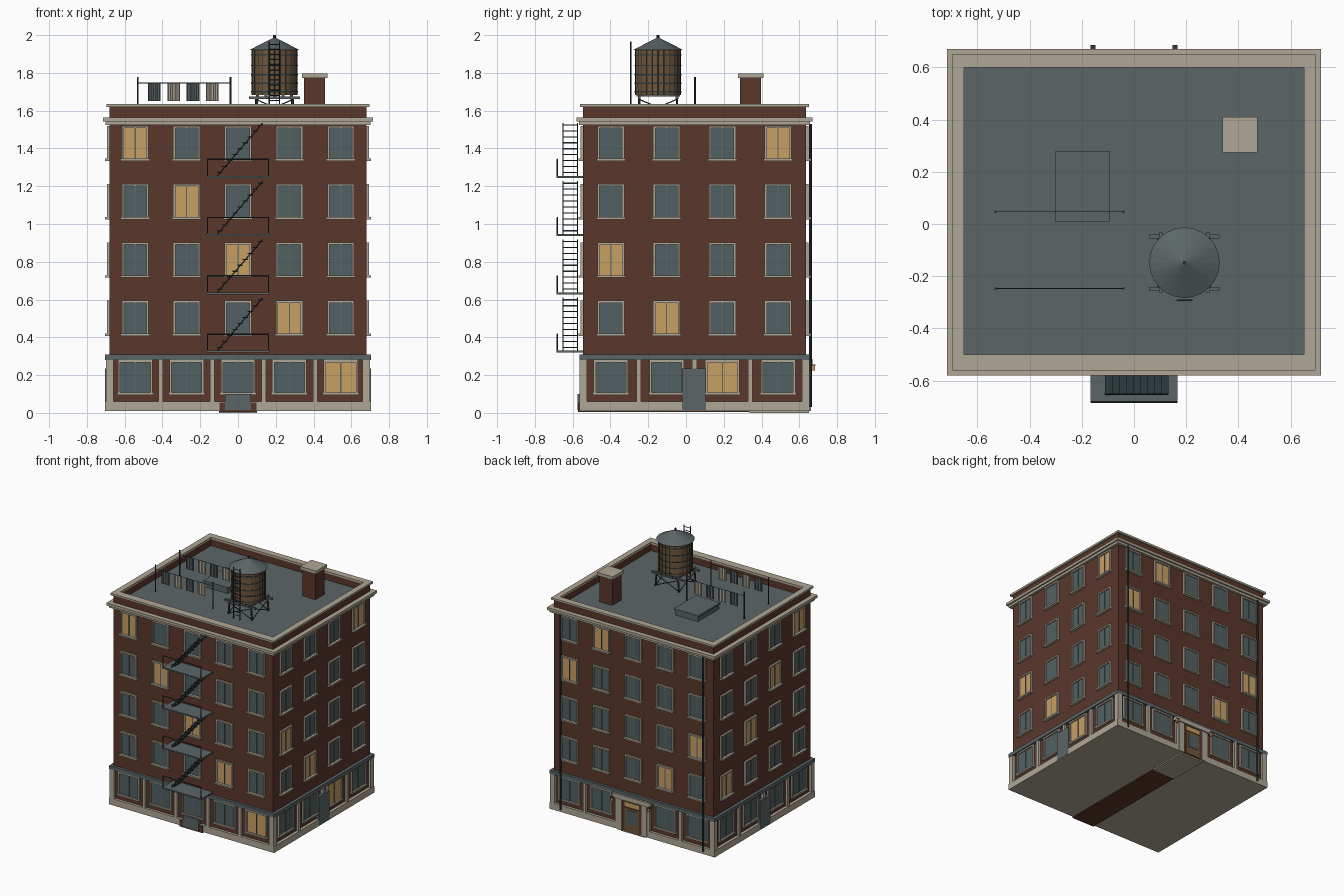
import bpy, bmesh, math
from mathutils import Vector, Matrix

if "Cube" in bpy.data.objects:
    bpy.data.objects.remove(bpy.data.objects["Cube"])

def mat(name, r, g, b):
    m = bpy.data.materials.new(name)
    m.diffuse_color = (r, g, b, 1)
    m.use_nodes = True
    m.node_tree.nodes["Principled BSDF"].inputs["Base Color"].default_value = m.diffuse_color
    return m

BRICK = mat("brick", .102, .038, .024)
STONE = mat("stone", .43, .39, .31)
SLATE = mat("slate", .105, .13, .135)
GLASS = mat("dim glass", .085, .118, .122)
LIT = mat("lit glass", .58, .35, .13)
IRON = mat("iron", .028, .042, .046)
WOOD = mat("tank wood", .16, .095, .045)
parts = {}

def part(name, m):
    if name not in parts:
        parts[name] = (bmesh.new(), m)
    return parts[name][0]

def box(name, m, x0, x1, y0, y1, z0, z1):
    c = Vector(((x0 + x1) / 2, (y0 + y1) / 2, (z0 + z1) / 2))
    s = Matrix.Diagonal((abs(x1 - x0), abs(y1 - y0), abs(z1 - z0), 1))
    bmesh.ops.create_cube(part(name, m), size=1, matrix=Matrix.Translation(c) @ s)

def cone(name, m, x, y, z0, z1, r0, r1, n=24):
    bmesh.ops.create_cone(part(name, m), cap_ends=True, segments=n, radius1=r0, radius2=r1,
                          depth=z1 - z0, matrix=Matrix.Translation((x, y, (z0 + z1) / 2)))

def bar(name, m, a, b, r=.004, n=6):
    a, b = Vector(a), Vector(b)
    rot = (b - a).to_track_quat('Z', 'Y').to_matrix().to_4x4()
    bmesh.ops.create_cone(part(name, m), cap_ends=True, segments=n, radius1=r, radius2=r,
                          depth=(b - a).length, matrix=Matrix.Translation((a + b) / 2) @ rot)

W, Y0, Y1 = .68, -.545, .635          # wall planes
YC = (Y0 + Y1) / 2

def ring(name, m, o, z0, z1, inx=.65, iny0=-.50, iny1=.60):
    # rectangular frame reaching o beyond the walls
    box(name, m, -W - o, W + o, Y0 - o, iny0, z0, z1)
    box(name, m, -W - o, W + o, iny1, Y1 + o, z0, z1)
    for s in (-1, 1):
        box(name, m, s * inx, s * (W + o), iny0, iny1, z0, z1)

# main block, plinth, belt, cornice, parapet and roof
box("brick_walls", BRICK, -W, W, Y0, Y1, .012, 1.55)
box("plinth", STONE, -W - .023, W + .023, Y0 - .02, Y1 + .02, .01, .06)
box("hall_floor", BRICK, -.098, .098, Y0 - .027, Y1 - .01, .004, .055)
box("belt_course", SLATE, -W - .023, W + .023, Y0 - .02, Y1 + .02, .28, .308)
box("roof_deck", SLATE, -.652, .652, -.502, .602, 1.54, 1.57)
ring("cornice", STONE, .022, 1.525, 1.543)
ring("cornice", STONE, .035, 1.543, 1.563)
ring("parapet", BRICK, 0, 1.56, 1.62)
ring("coping", STONE, .015, 1.62, 1.635)

# faces: wall mapping u (along wall), w (outwards)
def face_box(face, name, m, u0, u1, w0, w1, z0, z1):
    if face == "front":
        box(name, m, u0, u1, Y0 - w0, Y0 - w1, z0, z1)
    elif face == "back":
        box(name, m, u0, u1, Y1 + w0, Y1 + w1, z0, z1)
    else:
        s = 1 if face == "right" else -1
        box(name, m, s * (W + w0), s * (W + w1), u0, u1, z0, z1)

def window(face, u, z0, z1, hw, lit, sill):
    def put(name, m, *r):
        face_box(face, face + name, m, *r)
    f = .011
    put("_lit_panes" if lit else "_panes", LIT if lit else GLASS, u - hw, u + hw, 0, .005, z0, z1)
    for s in (-1, 1):
        put("_window_frames", STONE, u + s * hw, u + s * (hw + f), 0, .014, z0, z1 + f)
    put("_window_frames", STONE, u - hw, u + hw, 0, .014, z1, z1 + f)
    put("_window_sills", STONE, u - hw - .017, u + hw + .017, 0, sill, z0 - .012, z0)
    put("_mullions", SLATE, u - .003, u + .003, 0, .009, z0, z1)

for face, n, span, mid, shift in (("front", 5, .272, 0, 0), ("back", 5, .272, 0, 3),
                                  ("right", 4, .295, YC, 3), ("left", 4, .295, YC, 0)):
    for i in range(n):
        u = mid + (i - (n - 1) / 2) * span
        for r in range(5):
            lit = i == (shift + 4 - r) % 5
            if r:
                z = .42 + (r - 1) * .3085
                window(face, u, z, z + .163, .06, lit, .024)
            elif not (face == "back" and i == 2):
                window(face, u, .107, .268, .08, lit, .018)
    # ground floor piers
    for i in range(n + 1):
        u = mid + (i - n / 2) * span
        face_box(face, "ground_piers", STONE, u - .012, u + .012, 0, .02, .055, .285)
for sx in (-1, 1):
    for y in (Y0, Y1):
        s = -1 if y < 0 else 1
        box("corner_piers", STONE, sx * (W - .02), sx * (W + .02), y - s * .02, y + s * .02, .055, .285)

# side service doors and front cellar door
for s in (-1, 1):
    box("side_door", SLATE, s * W, s * (W + .025), -.02, .105, .015, .235)
box("cellar_door", SLATE, -.068, .068, Y0 - .03, Y0, .015, .1)

# back entrance with surround and lamps
for s in (-1, 1):
    box("entrance_jambs", STONE, s * .085, s * .125, Y1, Y1 + .026, .01, .25)
    box("entrance_lamps", LIT, s * .157 - .008, s * .157 + .008, .668, .684, .225, .25)
    box("lamp_arms", IRON, s * .157 - .004, s * .157 + .004, Y1, .674, .25, .256)
    box("lamp_arms", IRON, s * .157 - .009, s * .157 + .009, .667, .685, .25, .256)
box("entrance_lintel", STONE, -.16, .16, Y1, Y1 + .034, .25, .285)
box("entrance_wall", BRICK, -.085, .085, Y1, Y1 + .021, .01, .25)
box("entrance_door", WOOD, -.06, .06, Y1, Y1 + .025, .015, .195)
box("door_glass", GLASS, -.042, .042, Y1, Y1 + .029, .075, .18)
box("entrance_transom", LIT, -.06, .06, Y1, Y1 + .025, .205, .238)
box("entrance_step", STONE, -.1, .1, .335, Y1 + .015, 0, .014)

# back downpipes
for s in (-1, 1):
    bar("downpipes", IRON, (s * .607, .659, .03), (s * .607, .659, 1.53), .007, 8)

# fire escape
for k in range(4):
    z = .325 + k * .3085
    box("escape_platforms", SLATE, -.167, .167, -.685, Y0, z - .006, z + .004)
    for s in (-1, 1):
        bar("escape_rails", IRON, (s * .162, -.681, z), (s * .162, -.681, z + .093), .0035)
    bar("escape_rails", IRON, (-.164, -.681, z + .092), (.164, -.681, z + .092), .0035)
    for i in range(9):
        x, h = -.097 + i * .027, z + .022 + i * .0315
        box("escape_treads", IRON, x - .014, x + .014, -.65, -.575, h - .003, h + .003)
    for y in (-.651, -.574):
        bar("escape_stringers", IRON, (-.113, y, z), (.13, y, z + .284), .003, 4)

# water tank on its stand
TX, TY = .193, -.148
cone("tank_barrel", WOOD, TX, TY, 1.683, 1.925, .121, .121)
cone("tank_roof", SLATE, TX, TY, 1.92, 1.985, .135, .008)
cone("tank_finial", IRON, TX, TY, 1.98, 2.0, .007, .007, 8)
for z in (1.70, 1.745, 1.79, 1.84, 1.895):
    cone("tank_hoops", IRON, TX, TY, z - .003, z + .003, .124, .124)
for i in range(24):
    a = math.tau * i / 24
    x, y = TX + .121 * math.cos(a), TY + .121 * math.sin(a)
    bar("tank_stave_joints", IRON, (x, y, 1.685), (x, y, 1.92), .0016, 4)
for s in (-1, 1):
    box("tank_beams", SLATE, .058, .328, TY + s * .1 - .007, TY + s * .1 + .007, 1.663, 1.676)
    for i in range(5):
        x = TX + (i - 2) * .045
        box("tank_joists", SLATE, x - .008, x + .008, TY - .115, TY + .115, 1.674, 1.684)
    for t in (-1, 1):
        bar("tank_legs", IRON, (TX + s * .1, TY + t * .1, 1.57), (TX + s * .092, TY + t * .1, 1.667), .007)
        bar("tank_braces", IRON, (TX - t * .1, TY + s * .1, 1.575), (TX + t * .1, TY + s * .1, 1.66), .003)
        bar("tank_braces", IRON, (TX + s * .1, TY - t * .1, 1.575), (TX + s * .1, TY + t * .1, 1.66), .003)
    bar("tank_ladder", IRON, (TX + s * .027, -.292, 1.57), (TX + s * .027, -.292, 1.965), .004)
for i in range(14):
    z = 1.6 + i * .027
    bar("tank_ladder", IRON, (TX - .027, -.292, z), (TX + .027, -.292, z), .003)

# chimney and roof hatch
box("chimney", BRICK, .35, .46, .287, .397, 1.56, 1.775)
box("chimney_cap", STONE, .338, .473, .274, .409, 1.773, 1.798)
box("roof_hatch", SLATE, -.293, -.10, .017, .273, 1.56, 1.608)
box("hatch_lid", SLATE, -.301, -.092, .01, .28, 1.606, 1.62)

# clotheslines with wavy washing
for y in (-.247, .047):
    for x in (-.53, -.04):
        bar("line_poles", IRON, (x, y, 1.57), (x, y, 1.778), .005)
    bar("clotheslines", IRON, (-.53, y, 1.746), (-.04, y, 1.746), .002)
    for k, x in enumerate((-.443, -.34, -.238, -.136)):
        bm = part("pale_washing", STONE) if k % 2 else part("dark_washing", SLATE)
        rows = []
        for i in range(13):
            px, py = x - .034 + i * .068 / 12, y + .004 * math.sin(i * 1.6)
            rows.append([bm.verts.new((px, py, z)) for z in (1.65, 1.746)])
        for a, b in zip(rows, rows[1:]):
            bm.faces.new((a[0], b[0], b[1], a[1]))

# write every part out as an object
for name, (bm, m) in parts.items():
    me = bpy.data.meshes.new(name)
    bm.to_mesh(me)
    bm.free()
    me.materials.append(m)
    bpy.context.collection.objects.link(bpy.data.objects.new(name, me))
